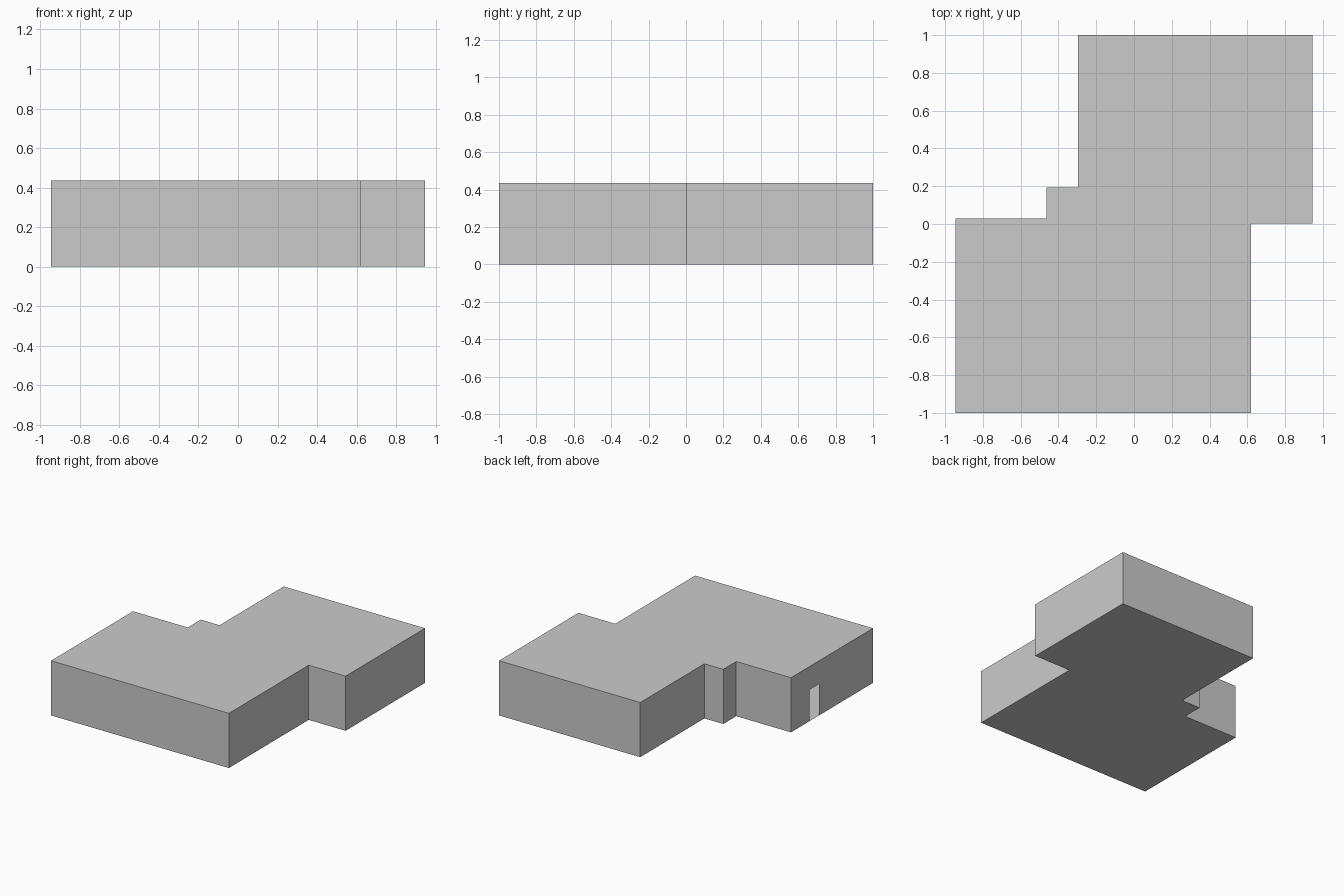
import bpy, bmesh

if "Cube" in bpy.data.objects:
    bpy.data.objects.remove(bpy.data.objects["Cube"])

H = 0.435                       # wall height
DOOR = (-0.20, -0.325, 0.25)    # near y, far y, height of the doorway

# Stepped footprint, counter-clockwise from the front left corner
plan = [(-0.945, -1), (0.62, -1), (0.62, 0.003), (0.945, 0.003), (0.945, 1),
        (-0.297, 1), (-0.297, 0.193), (-0.463, 0.193), (-0.463, 0.03), (-0.945, 0.03)]


def make_sheet(name, faces):
    """Thin surface object from a list of point loops."""
    bm = bmesh.new()
    for loop in faces:
        bm.faces.new([bm.verts.new(p) for p in loop])
    bmesh.ops.remove_doubles(bm, verts=bm.verts, dist=0.0001)
    me = bpy.data.meshes.new(name)
    bm.to_mesh(me)
    bm.free()
    ob = bpy.data.objects.new(name, me)
    bpy.context.collection.objects.link(ob)
    return ob


# Floor and flat roof
make_sheet("floor", [[(x, y, 0) for x, y in reversed(plan)]])
make_sheet("roof", [[(x, y, H) for x, y in plan]])

# Plain outer walls, all but the left one
make_sheet("outer_walls", [[(*a, 0), (*b, 0), (*b, H), (*a, H)]
                           for a, b in zip(plan, plan[1:])])

# Left wall with an open doorway into the hollow inside
x, y_back = plan[-1]
y_front = plan[0][1]
near, far, top = DOOR
outline = [(y_back, 0), (near, 0), (near, top), (far, top), (far, 0),
           (y_front, 0), (y_front, H), (y_back, H)]
make_sheet("door_wall", [[(x, y, z) for y, z in outline]])
